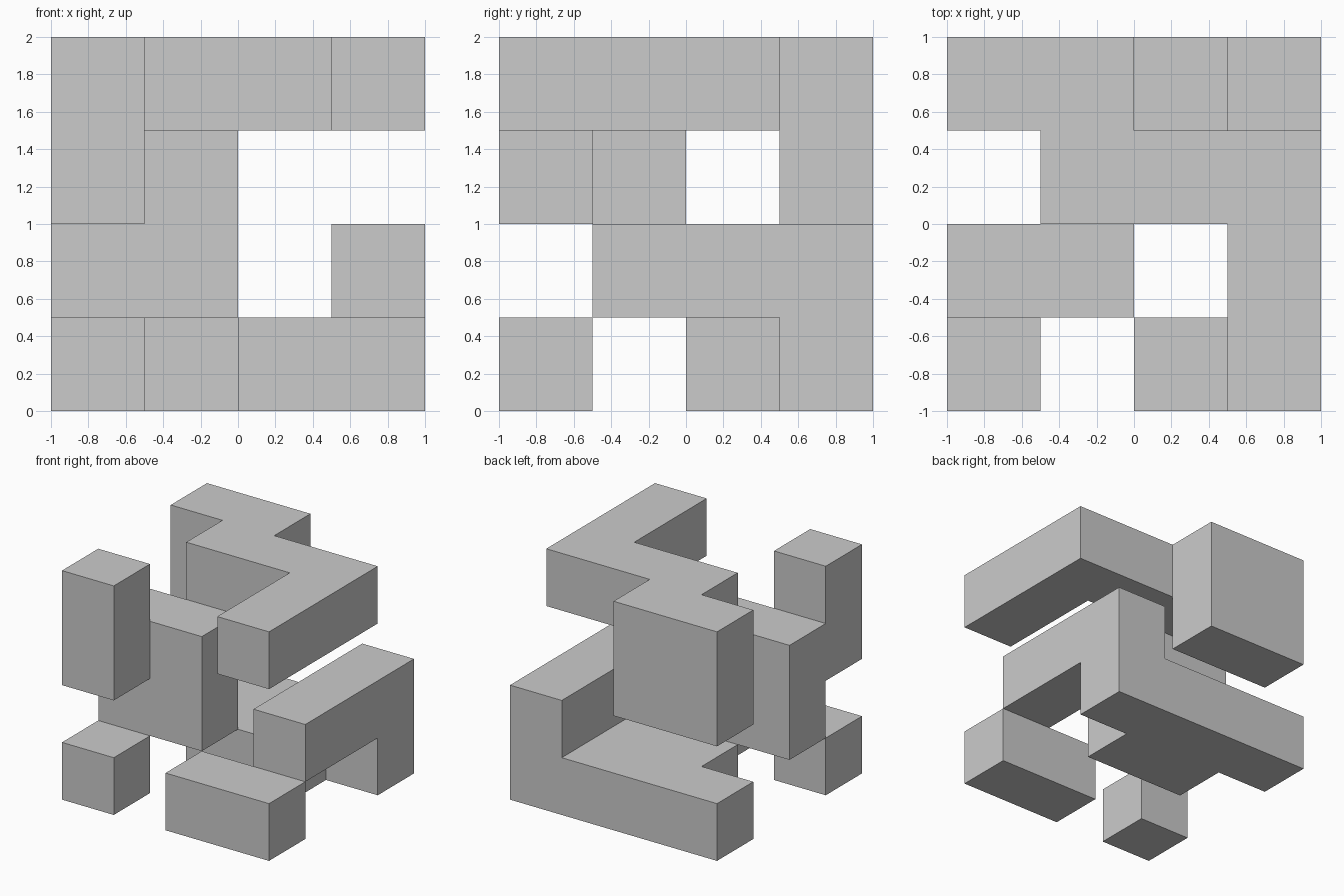
import bpy, bmesh
from math import radians
from mathutils import Vector

if "Cube" in bpy.data.objects:
    bpy.data.objects.remove(bpy.data.objects["Cube"])

S = 0.5  # one cell of the 4 x 4 x 4 puzzle grid
AXES = [Vector(a) for a in ((1, 0, 0), (0, 1, 0), (0, 0, 1))]


def piece(name, *boxes):
    """Fuse boxes, given as low and high corners in grid cells, into one outer skin."""
    cells = {(x, y, z) for (x0, y0, z0), (x1, y1, z1) in boxes
             for x in range(x0, x1) for y in range(y0, y1) for z in range(z0, z1)}
    bm = bmesh.new()
    for cell in cells:
        mid = Vector(cell) + Vector((0.5, 0.5, 0.5))
        for i in range(3):
            u, v = AXES[(i + 1) % 3] / 2, AXES[(i + 2) % 3] / 2
            for s in (-1, 1):
                n = AXES[i] * s
                if tuple(int(c) for c in Vector(cell) + n) in cells:
                    continue
                corners = [-u - v, u - v, u + v, v - u][::s]
                bm.faces.new([bm.verts.new((mid + n / 2 + c - Vector((2, 2, 0))) * S)
                              for c in corners])
    bmesh.ops.remove_doubles(bm, verts=bm.verts, dist=0.001)
    bmesh.ops.dissolve_limit(bm, angle_limit=radians(1), verts=bm.verts, edges=bm.edges)
    mesh = bpy.data.meshes.new(name)
    bm.to_mesh(mesh)
    bm.free()
    bpy.context.collection.objects.link(bpy.data.objects.new(name, mesh))


# Zigzag on top with a double-height back block
piece("top_zigzag", ((0, 3, 2), (2, 4, 4)), ((1, 2, 3), (4, 3, 4)), ((3, 0, 3), (4, 2, 4)))
# Middle wall with the raised front corner post
piece("middle_wall", ((0, 1, 1), (2, 2, 3)), ((0, 0, 2), (1, 1, 4)))
# Rear base with the raised arm on the right
piece("rear_base", ((0, 3, 0), (4, 4, 1)), ((1, 2, 0), (3, 3, 1)), ((3, 1, 1), (4, 4, 2)))
# Loose front blocks
piece("front_bar", ((2, 0, 0), (4, 1, 1)))
piece("front_cube", ((0, 0, 0), (1, 1, 1)))
